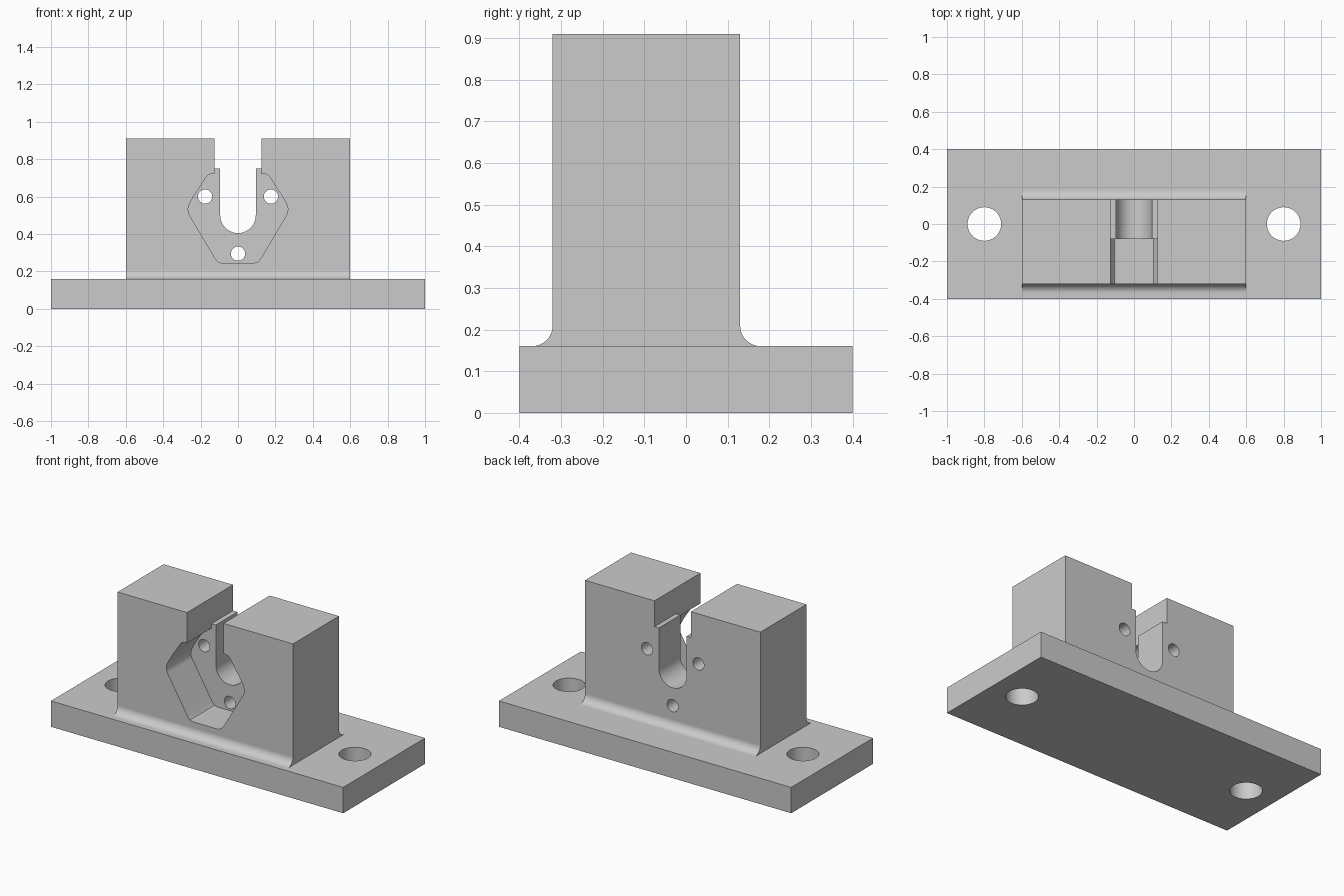
import bpy, bmesh
from math import cos, sin, pi, radians
from mathutils import Vector

cube = bpy.data.objects.get("Cube")
if cube:
    bpy.data.objects.remove(cube, do_unlink=True)

grey = bpy.data.materials.new("plain grey")
grey.use_nodes = True
grey.diffuse_color = (0.6, 0.6, 0.6, 1)
grey.node_tree.nodes["Principled BSDF"].inputs["Base Color"].default_value = (0.6, 0.6, 0.6, 1)

# Axis -> how profile (u, v) and depth d become a point
PLACE = {
    "x": lambda u, v, d: (d, u, v),
    "y": lambda u, v, d: (u, d, v),
    "z": lambda u, v, d: (u, v, d),
}


def prism(name, profile, axis, start, end):
    """Extrude a closed profile along an axis."""
    place = PLACE[axis]
    bm = bmesh.new()
    face = bm.faces.new([bm.verts.new(place(u, v, start)) for u, v in profile])
    new = bmesh.ops.extrude_face_region(bm, geom=[face])["geom"]
    shift = Vector(place(0, 0, end - start))
    bmesh.ops.translate(bm, vec=shift, verts=[g for g in new if isinstance(g, bmesh.types.BMVert)])
    bmesh.ops.recalc_face_normals(bm, faces=bm.faces)
    mesh = bpy.data.meshes.new(name)
    bm.to_mesh(mesh)
    bm.free()
    mesh.materials.append(grey)
    obj = bpy.data.objects.new(name, mesh)
    bpy.context.collection.objects.link(obj)
    return obj


def arc(cu, cv, r, a0, a1, n=12):
    return [(cu + r * cos(radians(a0 + (a1 - a0) * i / n)),
             cv + r * sin(radians(a0 + (a1 - a0) * i / n))) for i in range(n + 1)]


def circle(cu, cv, r):
    return arc(cu, cv, r, 0, 360, 40)[:-1]


def rect(u0, u1, v0, v1):
    return [(u0, v0), (u1, v0), (u1, v1), (u0, v1)]


def mirrored(half):
    """Close a right-hand half outline with its mirror image."""
    return half + [(-u, v) for u, v in reversed(half)]


def combine(target, tool, operation):
    mod = target.modifiers.new("combine", "BOOLEAN")
    mod.operation = operation
    mod.solver = "EXACT"
    mod.object = tool
    bpy.context.view_layer.objects.active = target
    bpy.ops.object.modifier_apply(modifier=mod.name)
    bpy.data.objects.remove(tool, do_unlink=True)


# Base plate
mount = prism("mounting_block", rect(-1, 1, -0.4, 0.4), "z", 0, 0.16)

# Upright block, filleted into the plate at front and back
fillet = 0.05
toe = 0.16 + fillet
front, back = -0.32, 0.13
upright = ([(front - fillet, 0.08), (back + fillet, 0.08)]
           + arc(back + fillet, toe, fillet, 270, 180)
           + [(back, 0.91), (front, 0.91)]
           + arc(front - fillet, toe, fillet, 0, -90))
combine(mount, prism("upright", upright, "x", -0.6, 0.6), "UNION")

# Stepped channel, open at the top, rounded at the bottom
channel = mirrored(arc(0, 0.5, 0.095, -88, 0) + [(0.095, 0.75), (0.125, 0.75), (0.125, 1.1)])
combine(mount, prism("channel_cutter", channel, "y", -0.6, 0.6), "DIFFERENCE")

# Tapered hexagonal pocket with softened corners, open to the front
pocket = mirrored([(0.085, 0.245), (0.105, 0.25), (0.122, 0.27), (0.257, 0.497),
                   (0.265, 0.515), (0.267, 0.535), (0.262, 0.556), (0.235, 0.605),
                   (0.167, 0.708), (0.155, 0.718), (0.14, 0.722), (0.125, 0.722),
                   (0.125, 1.1)])
combine(mount, prism("pocket_cutter", pocket, "y", -0.6, -0.08), "DIFFERENCE")

# Three screw holes through the pocket wall
for u, v in [(-0.176, 0.6), (0.176, 0.6), (0, 0.295)]:
    combine(mount, prism("screw_cutter", circle(u, v, 0.038), "y", -0.2, 0.3), "DIFFERENCE")

# Two fixing holes in the plate
for side in (-1, 1):
    combine(mount, prism("fixing_cutter", circle(side * 0.8, 0, 0.09), "z", -0.1, 0.3), "DIFFERENCE")

# Smooth the curved walls, keep the flats flat
bpy.ops.object.select_all(action="DESELECT")
mount.select_set(True)
bpy.context.view_layer.objects.active = mount
bpy.ops.object.shade_smooth_by_angle(angle=radians(25))
weighted = mount.modifiers.new("flat faces", "WEIGHTED_NORMAL")
weighted.keep_sharp = True
